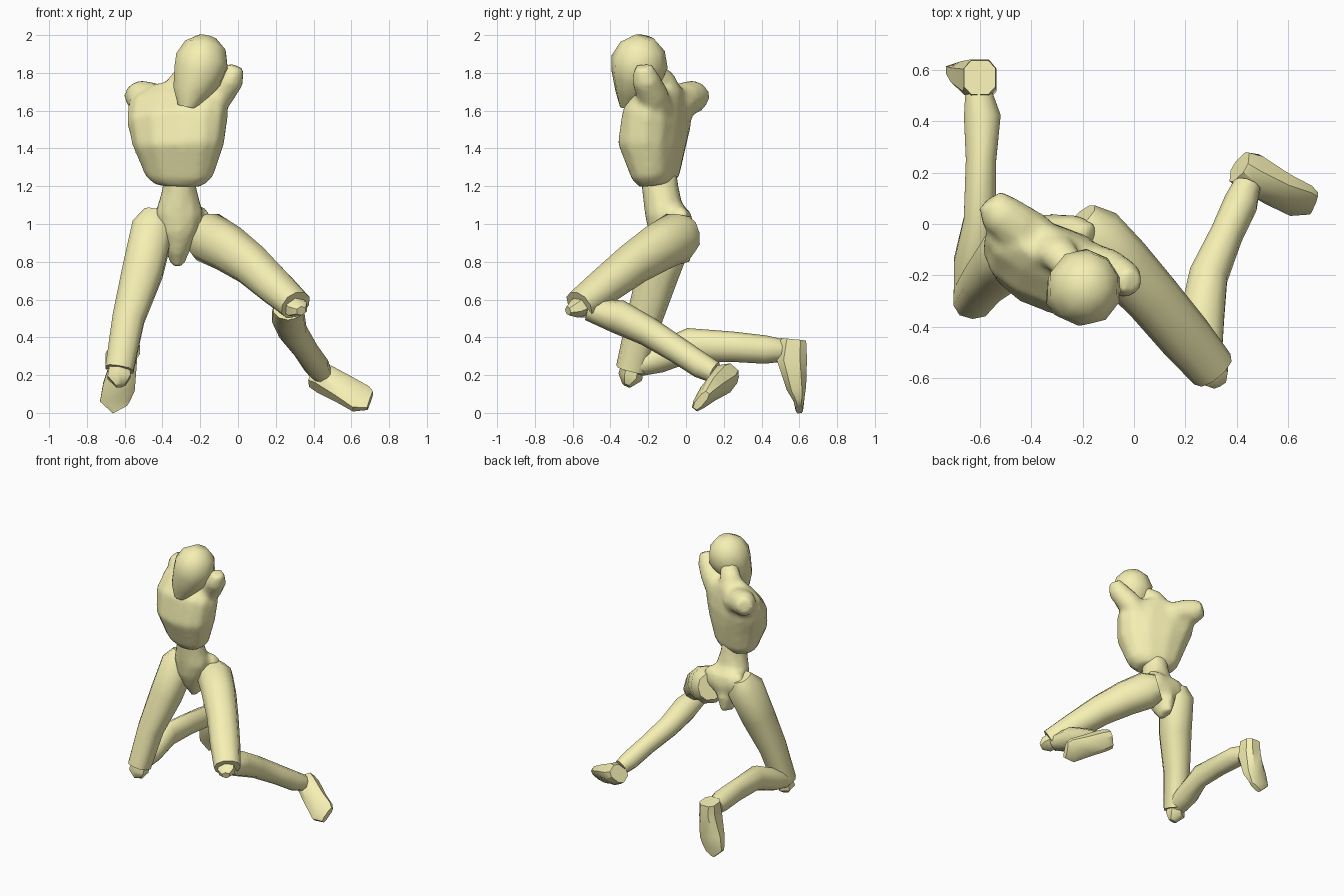
import bpy, bmesh, math
from mathutils import Vector


def loft(name, ref, rings, sides=10, power=1.0, sharp=50):
    """Skin elliptical rings (x, y, z, half_width, half_depth); ref = width direction."""
    bm = bmesh.new()
    pts = [Vector(r[:3]) for r in rings]
    loops = []
    for i, r in enumerate(rings):
        t = (pts[min(i + 1, len(pts) - 1)] - pts[max(i - 1, 0)]).normalized()
        u = Vector(ref)
        u = (u - t * u.dot(t)).normalized()
        v = t.cross(u)
        loop = []
        for k in range(sides):
            a = 2 * math.pi * (k + 0.5) / sides
            c, s = math.cos(a), math.sin(a)
            c = math.copysign(abs(c) ** power, c)
            s = math.copysign(abs(s) ** power, s)
            loop.append(bm.verts.new(pts[i] + u * c * r[3] + v * s * r[4]))
        loops.append(loop)
    for a, b in zip(loops, loops[1:]):
        for k in range(sides):
            j = (k + 1) % sides
            bm.faces.new((a[k], a[j], b[j], b[k]))
    bm.faces.new(loops[0][::-1])
    bm.faces.new(loops[-1])
    bmesh.ops.recalc_face_normals(bm, faces=bm.faces)
    for f in bm.faces:
        f.smooth = True
    me = bpy.data.meshes.new(name)
    bm.to_mesh(me)
    bm.free()
    me.set_sharp_from_angle(angle=math.radians(sharp))
    me.materials.append(skin)
    ob = bpy.data.objects.new(name, me)
    bpy.context.collection.objects.link(ob)
    return ob


def fuse(name, parts, voxel=0.02, smooth=3):
    """Melt overlapping parts into one smooth skin."""
    bm = bmesh.new()
    for p in parts:
        bm.from_mesh(p.data)
        bpy.data.objects.remove(p)
    me = bpy.data.meshes.new(name)
    bm.to_mesh(me)
    bm.free()
    me.materials.append(skin)
    ob = bpy.data.objects.new(name, me)
    bpy.context.collection.objects.link(ob)
    m = ob.modifiers.new("melt", 'REMESH')
    m.mode, m.voxel_size, m.use_smooth_shade = 'VOXEL', voxel, True
    m = ob.modifiers.new("soften", 'SMOOTH')
    m.factor, m.iterations = 0.5, smooth
    return ob


skin = bpy.data.materials.new("pale_yellow")
skin.diffuse_color = (0.92, 0.87, 0.45, 1)

X = (1, 0, 0)
CHEST = (0.93, -0.36, 0.08)   # chest is twisted toward one side

# head
loft("head", (0.95, -0.1, -0.3), [
    (-0.27, -0.29, 1.62, .05, .06), (-0.255, -0.29, 1.69, .095, .085),
    (-0.215, -0.265, 1.78, .135, .135), (-0.19, -0.245, 1.86, .147, .152),
    (-0.172, -0.23, 1.94, .115, .12), (-0.16, -0.22, 1.988, .05, .055)])

# chest with neck and arm stubs, melted together
chest = loft("chest", CHEST, [
    (-0.31, -0.155, 1.205, .13, .085), (-0.31, -0.16, 1.25, .185, .115),
    (-0.315, -0.18, 1.42, .25, .165), (-0.32, -0.155, 1.56, .28, .16),
    (-0.32, -0.11, 1.66, .275, .115), (-0.31, -0.09, 1.73, .14, .075)],
    sides=12, power=0.87)
neck = loft("neck", X, [
    (-0.32, -0.08, 1.68, .09, .07), (-0.29, -0.12, 1.76, .075, .065),
    (-0.22, -0.2, 1.82, .06, .06)])
left_shoulder = loft("left_shoulder", (0, 0, 1), [
    (-0.40, -0.06, 1.63, .10, .11), (-0.47, 0.0, 1.665, .09, .095),
    (-0.525, 0.045, 1.675, .09, .085), (-0.56, 0.095, 1.685, .055, .055)])
right_shoulder = loft("right_shoulder", X, [
    (-0.20, -0.14, 1.58, .09, .08), (-0.10, -0.18, 1.69, .085, .085),
    (-0.035, -0.215, 1.77, .072, .075), (-0.01, -0.228, 1.835, .045, .05)])
fuse("chest_and_shoulders", [chest, neck, left_shoulder, right_shoulder])

# waist tapering down to the crotch, with the hips
waist = loft("waist_and_pelvis", X, [
    (-0.31, -0.145, 1.26, .085, .10), (-0.31, -0.135, 1.18, .095, .10),
    (-0.31, -0.115, 1.06, .13, .105), (-0.315, -0.09, 0.98, .115, .115),
    (-0.32, -0.055, 0.87, .07, .10), (-0.32, -0.035, 0.785, .035, .06)])
hips = loft("hips", (0, 0, 1), [
    (-0.455, -0.03, 1.06, .045, .03), (-0.40, -0.03, 1.02, .085, .065),
    (-0.31, -0.03, 0.98, .12, .07), (-0.22, -0.03, 1.02, .085, .065),
    (-0.16, -0.03, 1.06, .045, .03)])
fuse("waist_and_hips", [waist, hips], smooth=3)

# left leg, kneeling
loft("left_thigh", X, [
    (-0.43, -0.045, 1.06, .07, .07), (-0.45, -0.07, 0.98, .115, .125),
    (-0.505, -0.145, 0.75, .112, .112), (-0.58, -0.22, 0.5, .088, .095),
    (-0.628, -0.29, 0.23, .078, .082)], power=0.8)
loft("left_kneecap", X, [
    (-0.625, -0.28, 0.26, .06, .06), (-0.63, -0.295, 0.19, .07, .065),
    (-0.62, -0.315, 0.145, .03, .025)], sides=6)
loft("left_shin", X, [
    (-0.63, -0.27, 0.25, .075, .06), (-0.62, -0.15, 0.29, .085, .08),
    (-0.60, 0.02, 0.36, .065, .09), (-0.595, 0.25, 0.35, .062, .08),
    (-0.59, 0.42, 0.335, .075, .075), (-0.605, 0.51, 0.33, .055, .06)])
loft("left_foot", X, [
    (-0.60, 0.57, 0.39, .065, .07), (-0.60, 0.56, 0.29, .07, .085),
    (-0.63, 0.583, 0.14, .09, .055), (-0.65, 0.598, 0.065, .085, .03),
    (-0.625, 0.60, 0.018, .045, .02)], sides=8, power=0.7, sharp=40)

# right leg, stretched out to the side
loft("right_thigh", (0, 0, 1), [
    (-0.215, 0.015, 0.95, .095, .085), (-0.16, -0.045, 0.93, .135, .125),
    (-0.05, -0.155, 0.87, .125, .12), (0.07, -0.285, 0.785, .11, .11),
    (0.20, -0.44, 0.665, .095, .105), (0.305, -0.565, 0.57, .08, .092)], power=0.9)
loft("right_kneecap", X, [
    (0.28, -0.53, 0.58, .06, .06), (0.315, -0.59, 0.55, .065, .05),
    (0.335, -0.625, 0.54, .03, .025)], sides=6)
loft("right_shin", X, [
    (0.265, -0.52, 0.55, .08, .06), (0.265, -0.36, 0.51, .09, .09),
    (0.29, -0.2, 0.43, .078, .078), (0.36, -0.04, 0.33, .065, .07),
    (0.415, 0.08, 0.25, .068, .068), (0.44, 0.15, 0.215, .055, .058)])
loft("right_foot", (0.06, 0.08, 0.10), [
    (0.41, 0.222, 0.2, .07, .055), (0.455, 0.2, 0.18, .075, .075),
    (0.56, 0.135, 0.125, .08, .055), (0.65, 0.09, 0.075, .088, .035),
    (0.70, 0.08, 0.065, .06, .022)], sides=8, power=0.7, sharp=40)
